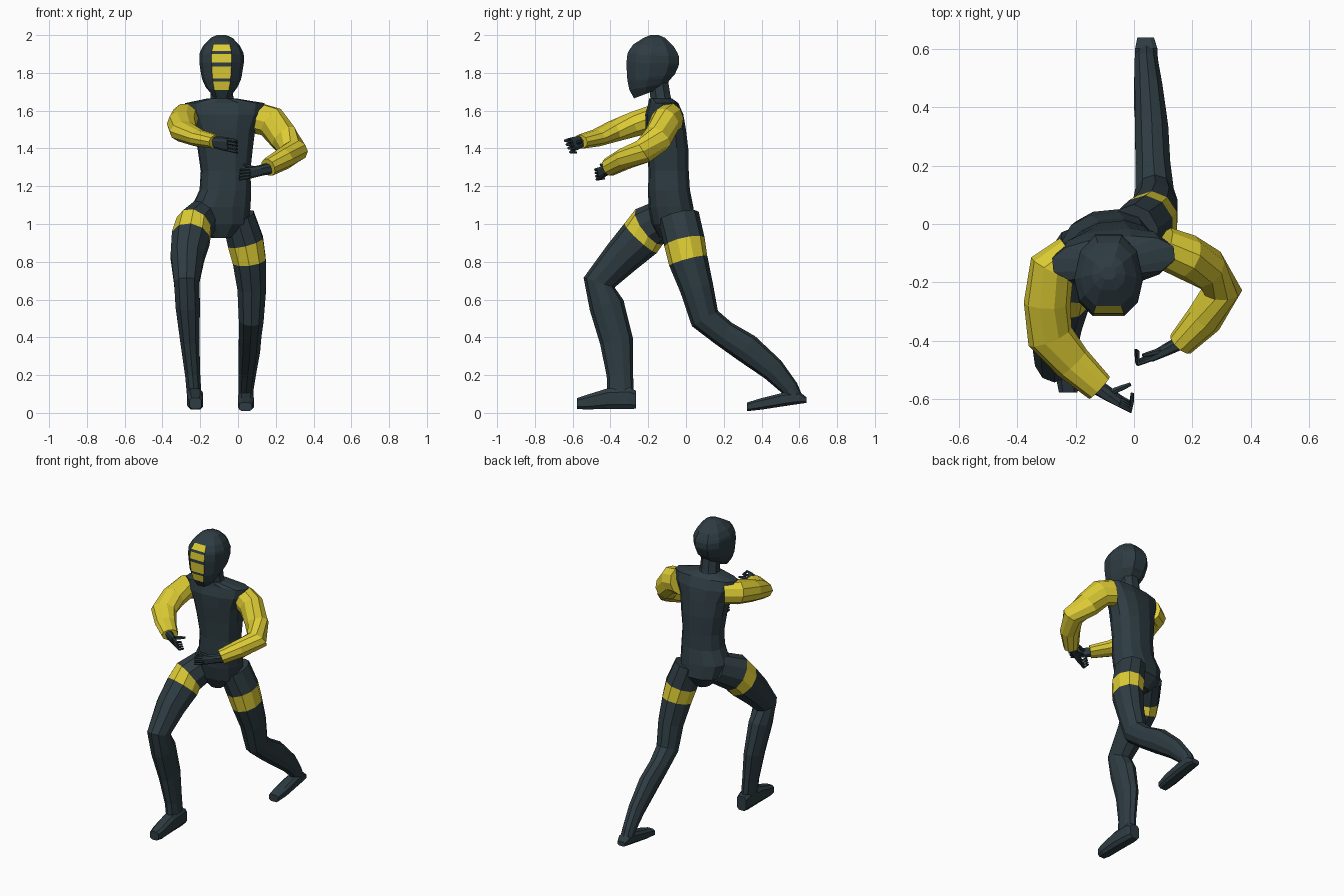
import bpy, bmesh, math
from mathutils import Vector


def material(name, rgb):
    m = bpy.data.materials.new(name)
    m.diffuse_color = (*rgb, 1)
    return m


DARK = material("dark slate", (0.027, 0.045, 0.054))
YELLOW = material("yellow", (0.72, 0.60, 0.035))


def loft(name, rings, mats, rule=lambda row, side: 0):
    """Skin closed rings; rule(row, side) picks the material slot."""
    bm = bmesh.new()
    loops = [[bm.verts.new(p) for p in ring] for ring in rings]
    n = len(loops[0])
    for r, (a, b) in enumerate(zip(loops, loops[1:])):
        for i in range(n):
            j = (i + 1) % n
            bm.faces.new((a[i], a[j], b[j], b[i])).material_index = rule(r, i)
    bm.faces.new(loops[0][::-1])
    bm.faces.new(loops[-1])
    bmesh.ops.recalc_face_normals(bm, faces=bm.faces)
    me = bpy.data.meshes.new(name)
    bm.to_mesh(me)
    bm.free()
    for m in mats:
        me.materials.append(m)
    ob = bpy.data.objects.new(name, me)
    bpy.context.collection.objects.link(ob)
    return ob


def tube(name, rows, ref, mats=(DARK,), band=(), n=10, power=1.0, axis=None):
    """Rows are x, y, z, radius along ref, radius across it."""
    pts = [Vector(r[:3]) for r in rows]
    rings = []
    for k, row in enumerate(rows):
        t = axis or pts[min(k + 1, len(pts) - 1)] - pts[max(k - 1, 0)]
        t = Vector(t).normalized()
        u = Vector(ref)
        u = (u - t * u.dot(t)).normalized()
        v = t.cross(u)
        ring = []
        for i in range(n):
            a = math.tau * (i + 0.5) / n
            c, s = math.cos(a), math.sin(a)
            c = math.copysign(abs(c) ** power, c)
            s = math.copysign(abs(s) ** power, s)
            ring.append(pts[k] + u * c * row[3] + v * s * row[4])
        rings.append(ring)
    return loft(name, rings, mats, lambda r, i: int(r in band))


# Torso, from crotch to collar, then neck
tube("torso", [
    (-.09, -.07, .925, .05, .07), (-.085, -.065, 1.0, .14, .115),
    (-.09, -.08, 1.09, .158, .118), (-.067, -.09, 1.18, .138, .11),
    (-.066, -.092, 1.28, .132, .106), (-.068, -.097, 1.4, .148, .108),
    (-.07, -.107, 1.5, .163, .105), (-.07, -.115, 1.58, .2, .098),
    (-.07, -.12, 1.64, .215, .075), (-.085, -.135, 1.665, .075, .06),
], (1, .1, 0), n=12, power=.85, axis=(0, 0, 1))
tube("neck", [(-.08, -.125, 1.6, .085, .07), (-.085, -.135, 1.67, .065, .058),
              (-.085, -.15, 1.78, .06, .055)], (1, 0, 0), n=8)

# Head: front z, back z, front y, back y, half width; alternate front faces yellow
HEAD = [(1.665, 1.72, -.275, -.13, .055), (1.71, 1.745, -.3, -.1, .085),
        (1.755, 1.775, -.309, -.075, .102), (1.77, 1.79, -.311, -.06, .106),
        (1.835, 1.835, -.315, -.04, .115), (1.855, 1.85, -.315, -.036, .118),
        (1.9, 1.885, -.31, -.037, .118), (1.915, 1.905, -.304, -.045, .114),
        (1.95, 1.94, -.28, -.065, .096), (1.985, 1.985, -.225, -.11, .058),
        (2.0, 2.0, -.19, -.145, .025)]
half = [(.45, 0), (.85, .17), (1, .45), (.82, .8), (.38, 1)]
outline = half + [(-x, y) for x, y in reversed(half)]
loft("head", [[(-.087 + x * w, yf + (yb - yf) * y, zf + (zb - zf) * y)
               for x, y in outline] for zf, zb, yf, yb, w in HEAD],
     (DARK, YELLOW), lambda r, i: int(i == 9 and r in (1, 3, 5, 7)))

# Legs, with a yellow thigh band
tube("front_leg", [
    (-.17, -.075, 1.05, .09, .1), (-.235, -.196, .984, .102, .118),
    (-.25, -.24, .925, .106, .116), (-.268, -.34, .825, .093, .1),
    (-.272, -.46, .69, .07, .086), (-.266, -.42, .57, .068, .093),
    (-.255, -.368, .38, .053, .088), (-.24, -.35, .2, .042, .07),
    (-.23, -.345, .07, .04, .07),
], (1, 0, 0), (DARK, YELLOW), (1,))
tube("back_leg", [
    (.0, -.04, 1.04, .09, .11), (.04, -.008, .905, .1, .109),
    (.06, .012, .805, .092, .104), (.073, .057, .66, .08, .089),
    (.07, .1, .5, .069, .08), (.065, .2, .42, .062, .071),
    (.06, .32, .343, .06, .078), (.05, .46, .23, .05, .064),
    (.042, .55, .13, .042, .047), (.042, .58, .075, .04, .04),
], (1, 0, 0), (DARK, YELLOW), (1,))

# Feet
tube("front_foot", [
    (-.23, -.265, .07, .036, .05), (-.23, -.3, .078, .043, .06),
    (-.228, -.42, .075, .045, .056), (-.225, -.53, .056, .043, .04),
    (-.225, -.577, .05, .033, .03)], (1, 0, 0), n=8, power=.6, axis=(0, 1, 0))
tube("back_foot", [
    (.04, .637, .068, .03, .016), (.042, .6, .08, .04, .034),
    (.042, .52, .072, .043, .038), (.042, .4, .048, .044, .032),
    (.04, .323, .032, .036, .024)], (1, 0, 0), n=8, power=.6, axis=(0, 1, 0))

# Sleeves
tube("right_arm", [
    (-.215, -.105, 1.56, .075, .068), (-.28, -.15, 1.562, .077, .08),
    (-.297, -.27, 1.53, .07, .08), (-.287, -.385, 1.49, .058, .08),
    (-.21, -.475, 1.455, .046, .066), (-.118, -.56, 1.435, .038, .052),
], (0, 0, 1), (YELLOW,))
tube("left_arm", [
    (.1, -.08, 1.56, .085, .072), (.175, -.11, 1.54, .087, .078),
    (.245, -.15, 1.455, .082, .075), (.3, -.225, 1.385, .068, .07),
    (.24, -.325, 1.345, .058, .063), (.16, -.41, 1.3, .05, .047),
], (0, 0, 1), (YELLOW,))


def hand(side, wrist, knuckle, bend, tip, thumb, spread):
    """Palm, four bent fingers stacked along spread, and a thumb."""
    w, k, b, t, th, s = (Vector(p) for p in (wrist, knuckle, bend, tip, thumb, spread))
    mid = w.lerp(k, .5)
    half = s.length
    tube(side + "_palm", [(*w, .03, .024), (*mid, half, .02), (*k, half * 1.1, .014)],
         s, n=8, power=.7)
    for i in range(4):
        o = s * (i - 1.5) * .55
        tube(f"{side}_finger_{i + 1}", [(*(k + o), .009, .01), (*(b + o * 1.1), .008, .009),
                                        (*(t + o), .006, .006)], s, n=6)
    tube(side + "_thumb", [(*mid, .013, .012), (*mid.lerp(th, .6), .011, .01),
                           (*th, .007, .007)], s, n=6)


hand("right", (-.13, -.555, 1.435), (-.05, -.605, 1.42), (-.012, -.625, 1.412),
     (-.005, -.59, 1.405), (-.012, -.548, 1.44), (0, -.015, .033))
hand("left", (.17, -.40, 1.295), (.06, -.455, 1.27), (.012, -.475, 1.262),
     (.01, -.432, 1.265), (.03, -.45, 1.315), (.004, -.004, .028))
